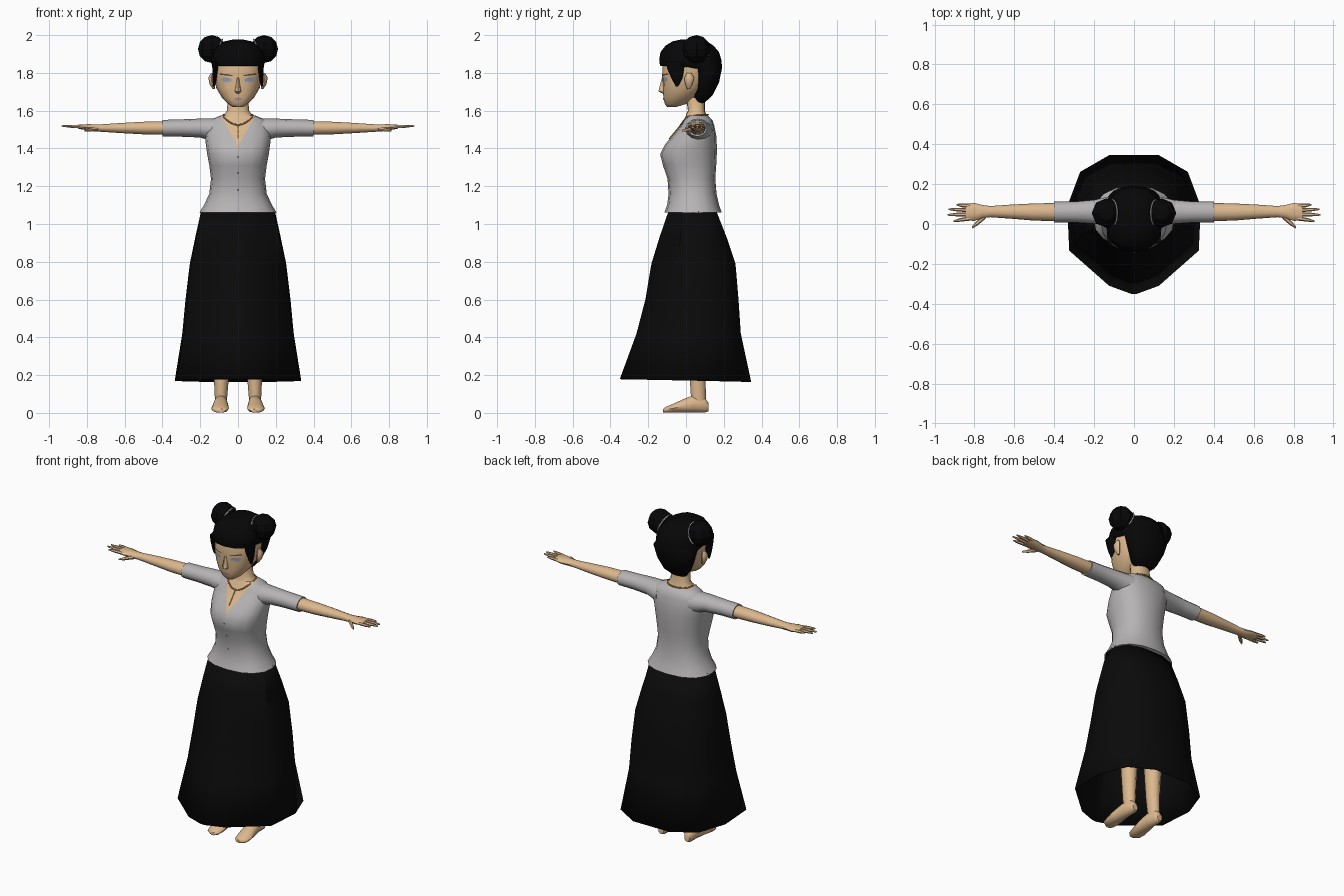
import bpy, bmesh, math
from mathutils import Vector
from mathutils.bvhtree import BVHTree

if "Cube" in bpy.data.objects:
    bpy.data.objects.remove(bpy.data.objects["Cube"])


def material(name, r, g, b):
    m = bpy.data.materials.new(name)
    m.diffuse_color = (r, g, b, 1)
    m.use_nodes = True
    m.node_tree.nodes["Principled BSDF"].inputs["Base Color"].default_value = m.diffuse_color
    return m


SKIN = material("skin", 0.72, 0.48, 0.27)
CLOTH = material("blouse_grey", 0.47, 0.455, 0.455)
SKIRT = material("skirt_black", 0.003, 0.003, 0.003)
HAIR = material("hair_black", 0.002, 0.002, 0.0025)
GOLD = material("gold", 0.50, 0.30, 0.08)
EYE = material("eye_blue_grey", 0.30, 0.35, 0.46)
BROW = material("brow_brown", 0.12, 0.07, 0.04)
LIP = material("lip_grey", 0.42, 0.33, 0.33)
TIE = material("hair_tie_grey", 0.55, 0.55, 0.55)
BUTTON = material("button_grey", 0.15, 0.16, 0.19)


def finish(name, bm, mat, mirror=False, angle=50):
    bmesh.ops.recalc_face_normals(bm, faces=bm.faces)
    me = bpy.data.meshes.new(name)
    bm.to_mesh(me)
    bm.free()
    me.materials.append(mat)
    if angle:
        me.shade_smooth()
        me.set_sharp_from_angle(angle=math.radians(angle))
    ob = bpy.data.objects.new(name, me)
    bpy.context.collection.objects.link(ob)
    if mirror:
        ob.modifiers.new("mirror", "MIRROR").use_mirror_merge = False
    return ob


def loft_bm(rings, caps=True):
    bm = bmesh.new()
    loops = [[bm.verts.new(p) for p in r] for r in rings]
    n = len(loops[0])
    for a, b in zip(loops, loops[1:]):
        for i in range(n):
            j = (i + 1) % n
            bm.faces.new((a[i], a[j], b[j], b[i]))
    if caps:
        bm.faces.new(loops[0][::-1])
        bm.faces.new(loops[-1])
    return bm


def oval(z, w, yf, yb, n=16, p=0.85):
    """Horizontal rounded ring given half width, front y and back y."""
    pts = []
    for i in range(n):
        a = 2 * math.pi * i / n
        c, s = math.cos(a), math.sin(a)
        x = w * math.copysign(abs(c) ** p, c)
        y = (yf + yb) / 2 + (yb - yf) / 2 * math.copysign(abs(s) ** p, s)
        pts.append((x, y, z))
    return pts


def limb(name, axis, rings, mat, n=10):
    """Mirrored tube along an axis; each ring is (centre, radius, radius)."""
    u, v = [i for i in range(3) if i != axis]
    out = []
    for c, ru, rv in rings:
        loop = []
        for i in range(n):
            a = 2 * math.pi * i / n
            p = list(c)
            p[u] += ru * math.cos(a)
            p[v] += rv * math.sin(a)
            loop.append(p)
        out.append(loop)
    return finish(name, loft_bm(out), mat, True)


# Blouse body with a V neckline cut into the front
body = [(1.06, .205, -.115, .19), (1.10, .18, -.10, .175), (1.16, .152, -.092, .162),
        (1.24, .143, -.098, .155), (1.31, .152, -.122, .16), (1.37, .163, -.137, .163),
        (1.42, .17, -.112, .163), (1.47, .175, -.07, .16), (1.52, .17, -.028, .15),
        (1.55, .15, -.012, .14), (1.575, .09, .0, .115)]
bm = loft_bm([oval(*r) for r in body])
for s in (1, -1):
    front = [f for f in bm.faces if f.calc_center_median().y < .05 and f.calc_center_median().z > 1.38]
    geom = set(front) | {e for f in front for e in f.edges} | {v for f in front for v in f.verts}
    bmesh.ops.bisect_plane(bm, geom=list(geom), plane_co=(0, 0, 1.41), plane_no=(.165 * s, 0, -.09))
for f in bm.faces:
    c = f.calc_center_median()
    if c.z > 1.574 or (c.y < .055 and c.z > 1.41 + abs(c.x) * .165 / .09):
        f.material_index = 1
blouse = finish("blouse", bm, CLOTH)
blouse.data.materials.append(SKIN)

# Skirt: twelve-sided flared sheet
half = [(.015, -.345), (.125, -.305), (.325, -.13), (.335, .09), (.27, .262), (.125, .345)]
outline = half + [(-x, y) for x, y in reversed(half)]
levels = [(.165, .335, -.35, .345), (.42, .295, -.262, .29), (.60, .278, -.215, .278),
          (.79, .255, -.183, .262), (.93, .226, -.14, .215), (1.07, .195, -.092, .16)]
rings = []
for z, w, yf, yb in levels:
    drop = .015 if z < .2 else 0
    rings.append([(x / .335 * w, yf + (y + .345) / .69 * (yb - yf),
                   z + drop * (.345 - y) / .69) for x, y in outline])
skirt = finish("skirt", loft_bm(rings, caps=False), SKIRT)
skirt.modifiers.new("thickness", "SOLIDIFY").thickness = .006

# Sleeves, arms, hands
limb("sleeve", 0, [((.11, .066, 1.495), .075, .065), ((.2, .061, 1.508), .06, .05),
                   ((.3, .06, 1.508), .052, .046), ((.4, .06, 1.507), .052, .044)], CLOTH, 12)
limb("arm", 0, [((.36, .06, 1.508), .046, .038), ((.5, .06, 1.508), .043, .035),
                ((.62, .062, 1.508), .035, .028), ((.72, .062, 1.508), .028, .021),
                ((.76, .062, 1.509), .033, .02), ((.80, .061, 1.512), .045, .017),
                ((.845, .059, 1.515), .042, .011)], SKIN)
for i, (y0, x1, y1) in enumerate([(.09, .89, .097), (.07, .93, .074), (.049, .935, .046), (.028, .905, .014)]):
    xm = (.835 + x1) / 2
    limb("finger_%d" % (i + 1), 0, [((.82, y0, 1.514), .011, .010),
                                    ((xm, (y0 + y1) / 2, 1.517), .0095, .009),
                                    ((x1, y1, 1.519), .004, .004)], SKIN, 6)
limb("thumb", 0, [((.745, .04, 1.504), .014, .012), ((.785, .006, 1.498), .014, .010),
                  ((.812, -.017, 1.494), .005, .005)], SKIN, 6)

# Legs and feet
limb("leg", 2, [((.09, .07, .04), .03, .04), ((.09, .065, .10), .034, .042),
                ((.088, .062, .18), .039, .044), ((.088, .06, .4), .05, .055),
                ((.09, .05, .6), .056, .06), ((.095, .04, 1.0), .08, .08)], SKIN)
limb("foot", 1, [((.09, .12, .03), .018, .022), ((.09, .10, .042), .032, .042),
                 ((.09, .04, .048), .036, .048), ((.093, -.02, .036), .043, .036),
                 ((.095, -.07, .024), .047, .024), ((.095, -.108, .016), .04, .016),
                 ((.09, -.122, .011), .02, .009)], SKIN)

# Neck, head, nose, ears
neck = [(1.55, .095, -.005, .115), (1.578, .075, .0, .108), (1.60, .058, .01, .10), (1.67, .055, .0, .10)]
finish("neck", loft_bm([oval(*r) for r in neck]), SKIN)
skull = [(1.62, .028, -.10, -.05), (1.635, .052, -.112, .0), (1.67, .086, -.12, .05),
         (1.72, .115, -.122, .10), (1.78, .127, -.126, .13), (1.84, .13, -.125, .14),
         (1.90, .12, -.11, .13), (1.95, .07, -.06, .09)]
head = finish("head", loft_bm([oval(*r) for r in skull]), SKIN)
nose = [(1.69, .008, -.122, -.10), (1.702, .017, -.146, -.10), (1.735, .011, -.138, -.10), (1.785, .007, -.124, -.10)]
finish("nose", loft_bm([oval(*r, 8) for r in nose]), SKIN)
limb("ear", 2, [((.128, .015, 1.715), .006, .008), ((.137, .015, 1.74), .014, .02),
                ((.142, .017, 1.775), .015, .026), ((.135, .017, 1.80), .008, .012)], SKIN, 8)

# Hair: full crown with a fringe step, side locks, two buns with ties
crown = [(1.635, .045, .045, .09), (1.68, .085, .035, .14), (1.75, .115, .03, .175),
         (1.822, .135, .02, .19), (1.838, .138, -.138, .19), (1.87, .143, -.142, .187),
         (1.91, .135, -.135, .175), (1.945, .108, -.108, .145), (1.967, .07, -.07, .11),
         (1.976, .03, -.03, .07)]
finish("hair", loft_bm([oval(*r) for r in crown]), HAIR)
limb("side_lock", 2, [((.127, -.048, 1.728), .004, .006), ((.124, -.048, 1.765), .012, .026),
                      ((.120, -.05, 1.81), .016, .045), ((.118, -.05, 1.86), .018, .06)], HAIR, 8)
bm = bmesh.new()
bmesh.ops.create_uvsphere(bm, u_segments=8, v_segments=6, radius=.074)
bmesh.ops.translate(bm, verts=bm.verts, vec=(.138, .055, 1.926))
finish("hair_bun", bm, HAIR, True, 20)
axis = Vector((.9, 0, .35)).normalized()
side = Vector((-axis.z, 0, axis.x))
rings = []
for i in range(17):
    a = 2 * math.pi * i / 16
    d = side * math.cos(a) + Vector((0, 1, 0)) * math.sin(a)
    rings.append([Vector((.108, .055, 1.916)) + d * (.067 + .004 * math.cos(t)) + axis * .004 * math.sin(t)
                  for t in (0, math.pi / 2, math.pi, 3 * math.pi / 2)])
finish("hair_tie", loft_bm(rings, caps=False), TIE, True)


# Thin details laid on the front of a surface
def surface(ob):
    return BVHTree.FromPolygons([v.co for v in ob.data.vertices], [list(p.vertices) for p in ob.data.polygons])


def on_front(tree, x, z, lift=.003):
    hit = tree.ray_cast(Vector((x, -1, z)), Vector((0, 1, 0)))[0]
    return Vector((x, (hit.y if hit else 0) - lift, z))


def plate(name, tree, x, z, w, h, mat, tilt=0, mirror=False):
    bm = bmesh.new()
    mid = bm.verts.new(on_front(tree, x, z))
    rim = []
    for i in range(10):
        a = 2 * math.pi * i / 10
        dx = w * math.cos(a)
        rim.append(bm.verts.new(on_front(tree, x + dx, z + h * math.sin(a) + tilt * dx)))
    for i in range(10):
        bm.faces.new((mid, rim[i], rim[(i + 1) % 10]))
    ob = finish(name, bm, mat, mirror)
    if ob.data.polygons[0].normal.y > 0:
        ob.data.flip_normals()


face, chest = surface(head), surface(blouse)
plate("eye", face, .062, 1.763, .029, .013, EYE, .1, True)
plate("eyebrow", face, .062, 1.79, .036, .004, BROW, .12, True)
plate("lips", face, 0, 1.662, .022, .008, LIP)
for i, z in enumerate((1.355, 1.27, 1.18)):
    plate("button_%d" % (i + 1), chest, 0, z, .006, .006, BUTTON)


# Necklace chain and pendant
def cord(name, pts, r, closed):
    cu = bpy.data.curves.new(name, "CURVE")
    cu.dimensions = "3D"
    cu.bevel_depth = r
    cu.bevel_resolution = 1
    sp = cu.splines.new("POLY")
    sp.points.add(len(pts) - 1)
    for p, q in zip(sp.points, pts):
        p.co = (*q, 1)
    sp.use_cyclic_u = closed
    cu.materials.append(GOLD)
    bpy.context.collection.objects.link(bpy.data.objects.new(name, cu))


loop = []
for i in range(24):
    a = 2 * math.pi * i / 24
    x = .078 * math.cos(a)
    if math.sin(a) < -.01:
        loop.append(on_front(chest, x, 1.525 + .045 * (x / .078) ** 2))
    else:
        loop.append(Vector((x, .055 + .062 * math.sin(a), 1.578)))
cord("necklace", loop, .004, True)
cord("pendant", [on_front(chest, 0, z) for z in (1.525, 1.50, 1.475, 1.45)], .0035, False)
